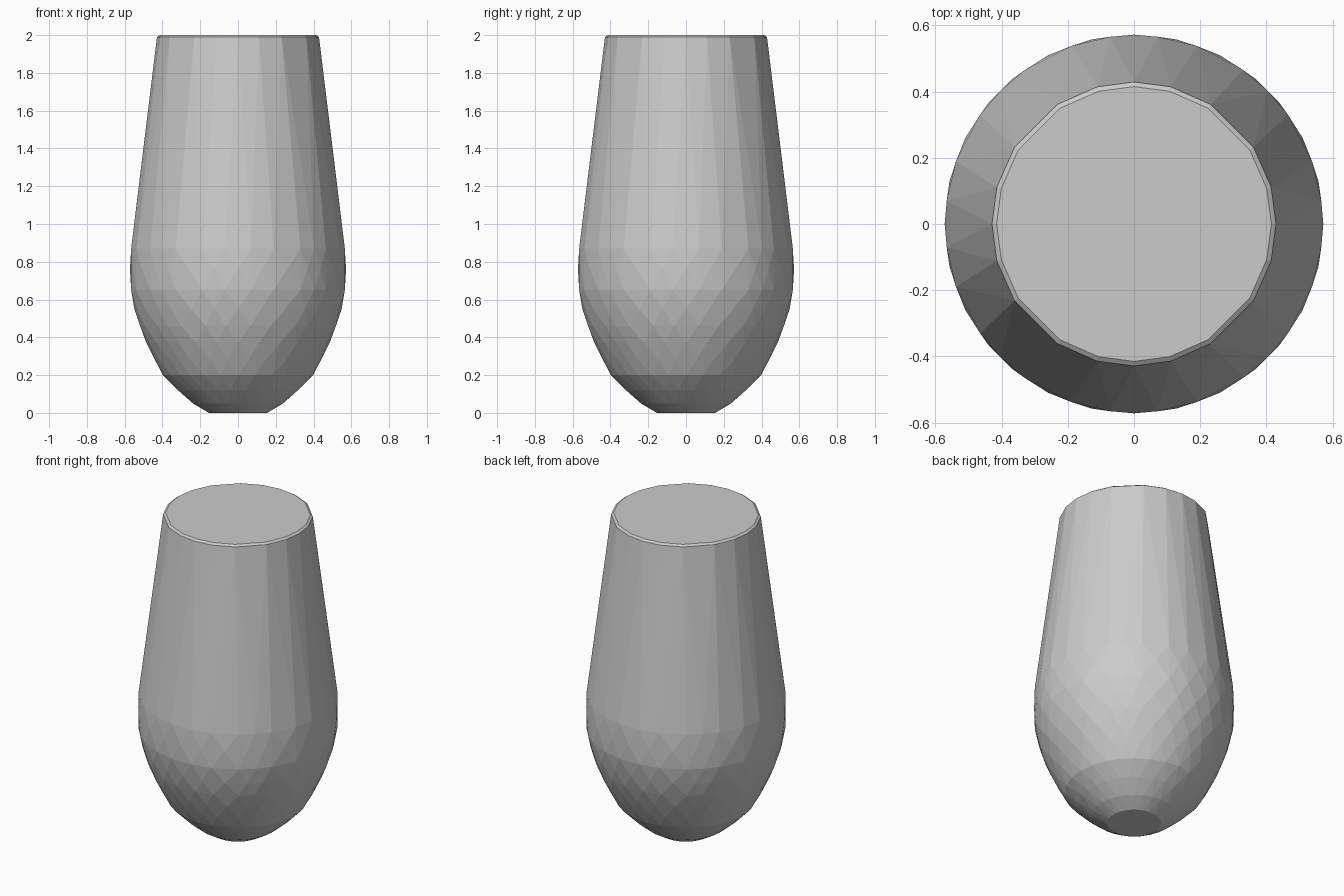
import bpy, bmesh
from math import radians, sin, cos

if "Cube" in bpy.data.objects:
    bpy.data.objects.remove(bpy.data.objects["Cube"])

# Ring angle patterns within one quadrant, repeated four times
WIDE = [7.1, 19.4, 35.4, 45, 54.6, 70.6, 82.9]
STAGGER = [0, 13, 27, 40, 50, 63, 77]
RIM = [0, 15, 32.6, 57.4, 75]

# Profile rings from base to rim: height, radius, angle pattern
RINGS = [
    (0.00, 0.155, WIDE),
    (0.05, 0.238, STAGGER),
    (0.12, 0.320, WIDE),
    (0.20, 0.398, STAGGER),
    (0.28, 0.441, WIDE),
    (0.37, 0.485, STAGGER),
    (0.46, 0.522, WIDE),
    (0.55, 0.549, STAGGER),
    (0.65, 0.570, WIDE),
    (0.76, 0.572, STAGGER),
    (0.87, 0.570, WIDE),
    (1.99, 0.429, RIM),
    (2.00, 0.415, RIM),
]

# Faceted tumbler-shaped solid: convex skin over the staggered rings
bm = bmesh.new()
for z, r, pattern in RINGS:
    for quadrant in range(4):
        for a in pattern:
            t = radians(a + 90 * quadrant)
            bm.verts.new((r * cos(t), r * sin(t), z))
hull = bmesh.ops.convex_hull(bm, input=bm.verts[:])
loose = [v for v in bm.verts if not v.link_faces]
bmesh.ops.delete(bm, geom=loose, context='VERTS')
bmesh.ops.dissolve_limit(bm, angle_limit=radians(1), verts=bm.verts[:], edges=bm.edges[:])
bmesh.ops.recalc_face_normals(bm, faces=bm.faces[:])

mesh = bpy.data.meshes.new("tapered_vessel")
bm.to_mesh(mesh)
bm.free()
vessel = bpy.data.objects.new("tapered_vessel", mesh)
bpy.context.collection.objects.link(vessel)
